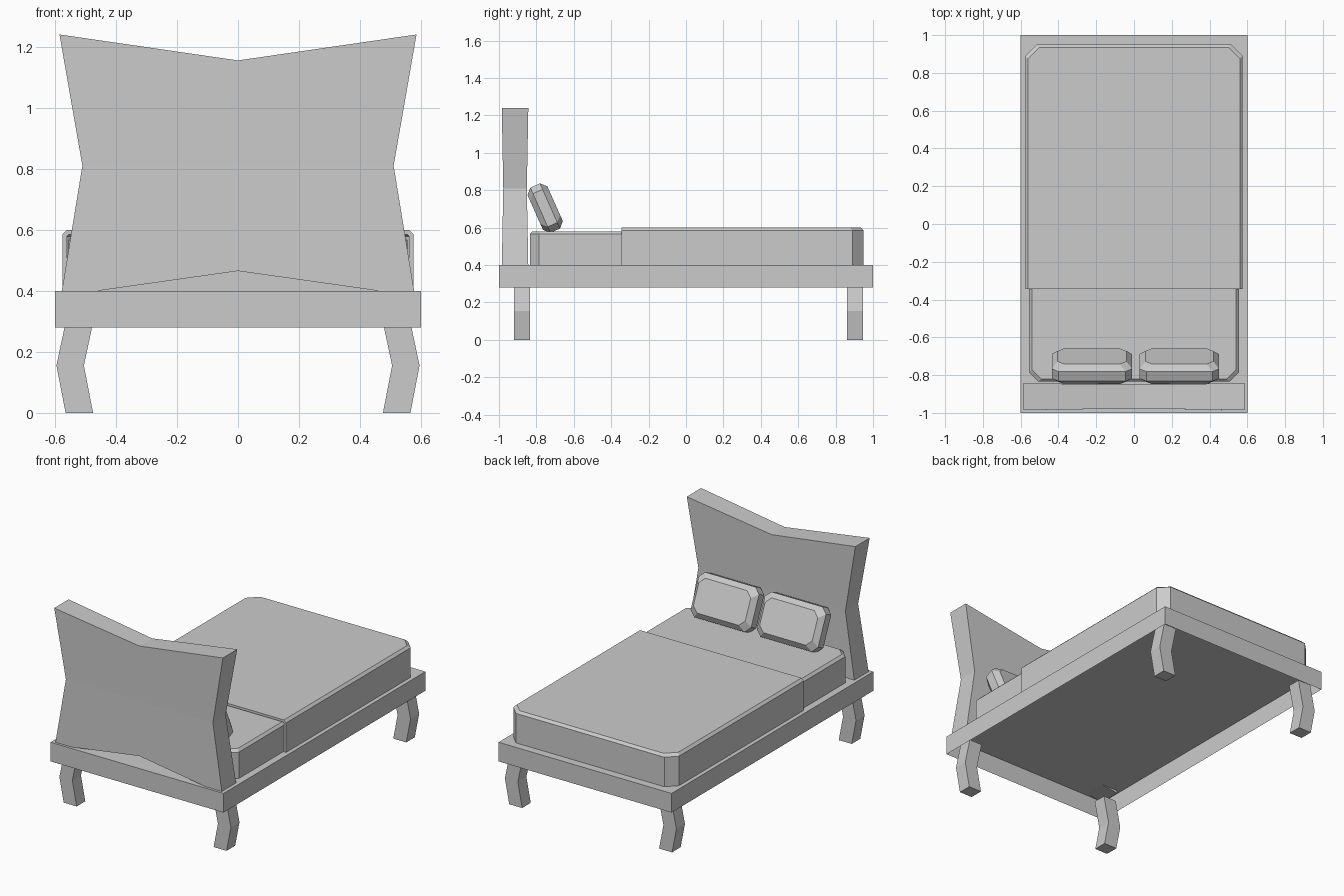
import bpy, bmesh, math
from mathutils import Matrix

if "Cube" in bpy.data.objects:
    bpy.data.objects.remove(bpy.data.objects["Cube"])


def finish(name, bm):
    bmesh.ops.recalc_face_normals(bm, faces=bm.faces)
    mesh = bpy.data.meshes.new(name)
    bm.to_mesh(mesh)
    bm.free()
    ob = bpy.data.objects.new(name, mesh)
    bpy.context.collection.objects.link(ob)
    return ob


def slab(hx, hy, chamfer, layers):
    """Clipped-corner slab; layers are (z, inset) from bottom to top."""
    bm = bmesh.new()
    rings = []
    for z, inset in layers:
        a, b, c = hx - inset, hy - inset, chamfer
        pts = [(a, b - c), (a - c, b), (c - a, b), (-a, b - c),
               (-a, c - b), (c - a, -b), (a - c, -b), (a, c - b)]
        rings.append([bm.verts.new((x, y, z)) for x, y in pts])
    for lo, hi in zip(rings, rings[1:]):
        for i in range(8):
            j = (i + 1) % 8
            bm.faces.new((lo[i], lo[j], hi[j], hi[i]))
    bm.faces.new(rings[0][::-1])
    bm.faces.new(rings[-1])
    bmesh.ops.recalc_face_normals(bm, faces=bm.faces)
    return bm


# Bed frame: shallow box, open underneath
bm = bmesh.new()
bmesh.ops.create_cube(bm, size=1, matrix=Matrix.Translation((0, 0, 0.34))
                      @ Matrix.Diagonal((1.2, 2, 0.12, 1)))
bmesh.ops.recalc_face_normals(bm, faces=bm.faces)
bm.faces.ensure_lookup_table()
bmesh.ops.delete(bm, geom=[f for f in bm.faces if f.normal.z < -0.9], context='FACES')
me = bpy.data.meshes.new("bed_frame")
bm.to_mesh(me)
bm.free()
bpy.context.collection.objects.link(bpy.data.objects.new("bed_frame", me))

# Bent legs
leg_profile = [(0.475, 0), (0.565, 0), (0.595, 0.155), (0.56, 0.32),
               (0.47, 0.32), (0.505, 0.155)]
for end, y0, y1 in (("front", -0.92, -0.835), ("back", 0.86, 0.945)):
    for side, s in (("left", -1), ("right", 1)):
        bm = bmesh.new()
        a, b = [[bm.verts.new((s * x, y, z)) for x, z in leg_profile] for y in (y0, y1)]
        for i in range(6):
            j = (i + 1) % 6
            bm.faces.new((a[i], a[j], b[j], b[i]))
        for r in (a, b):
            bm.faces.new((r[0], r[1], r[2], r[5]))
            bm.faces.new((r[5], r[2], r[3], r[4]))
        finish(f"{end}_{side}_leg", bm)

# Headboard: pinched 3 x 3 grid, slightly thicker at the corners
rows = [(0.58, 0.383, 0.465), (0.51, 0.81, 0.81), (0.585, 1.24, 1.155)]
bm = bmesh.new()
sides = []
for s in (-1, 1):
    grid = []
    for r, (hx, z_side, z_mid) in enumerate(rows):
        for c in (-1, 0, 1):
            half = 0.071 if c and r != 1 else 0.063
            grid.append(bm.verts.new((c * hx, -0.914 + s * half, z_side if c else z_mid)))
    sides.append(grid)
    for i in (0, 1, 3, 4):
        bm.faces.new((grid[i], grid[i + 1], grid[i + 4], grid[i + 3]))
rim = [0, 1, 2, 5, 8, 7, 6, 3]
for i, j in zip(rim, rim[1:] + rim[:1]):
    bm.faces.new((sides[0][i], sides[0][j], sides[1][j], sides[1][i]))
finish("headboard", bm)

# Mattress
mattress = finish("mattress", slab(0.556, 0.8825, 0.05,
                                   [(0.4, 0), (0.565, 0), (0.58, 0.015)]))
mattress.location.y = 0.0475

# Blanket: thin shell over the foot end of the mattress
bm = slab(0.575, 0.8, 0.06, [(0.4, 0), (0.585, 0), (0.6, 0.015)])
bmesh.ops.delete(bm, geom=[f for f in bm.faces if f.normal.z < -0.9], context='FACES')
bmesh.ops.bisect_plane(bm, geom=bm.verts[:] + bm.edges[:] + bm.faces[:],
                       plane_co=(0, -0.495, 0), plane_no=(0, -1, 0), clear_outer=True)
me = bpy.data.meshes.new("blanket")
bm.to_mesh(me)
bm.free()
blanket = bpy.data.objects.new("blanket", me)
blanket.location.y = 0.15
bpy.context.collection.objects.link(blanket)
mod = blanket.modifiers.new("thickness", 'SOLIDIFY')
mod.thickness = 0.016
mod.offset = -1

# Pillows leaning on the headboard
for name, x, hx in (("left_pillow", -0.2225, 0.2125), ("right_pillow", 0.24, 0.21)):
    p = finish(name, slab(hx, 0.132, 0.035,
                          [(-0.058, 0.03), (-0.028, 0), (0.028, 0), (0.058, 0.03)]))
    p.location = (x, -0.753, 0.704)
    p.rotation_euler.x = math.radians(-66)
